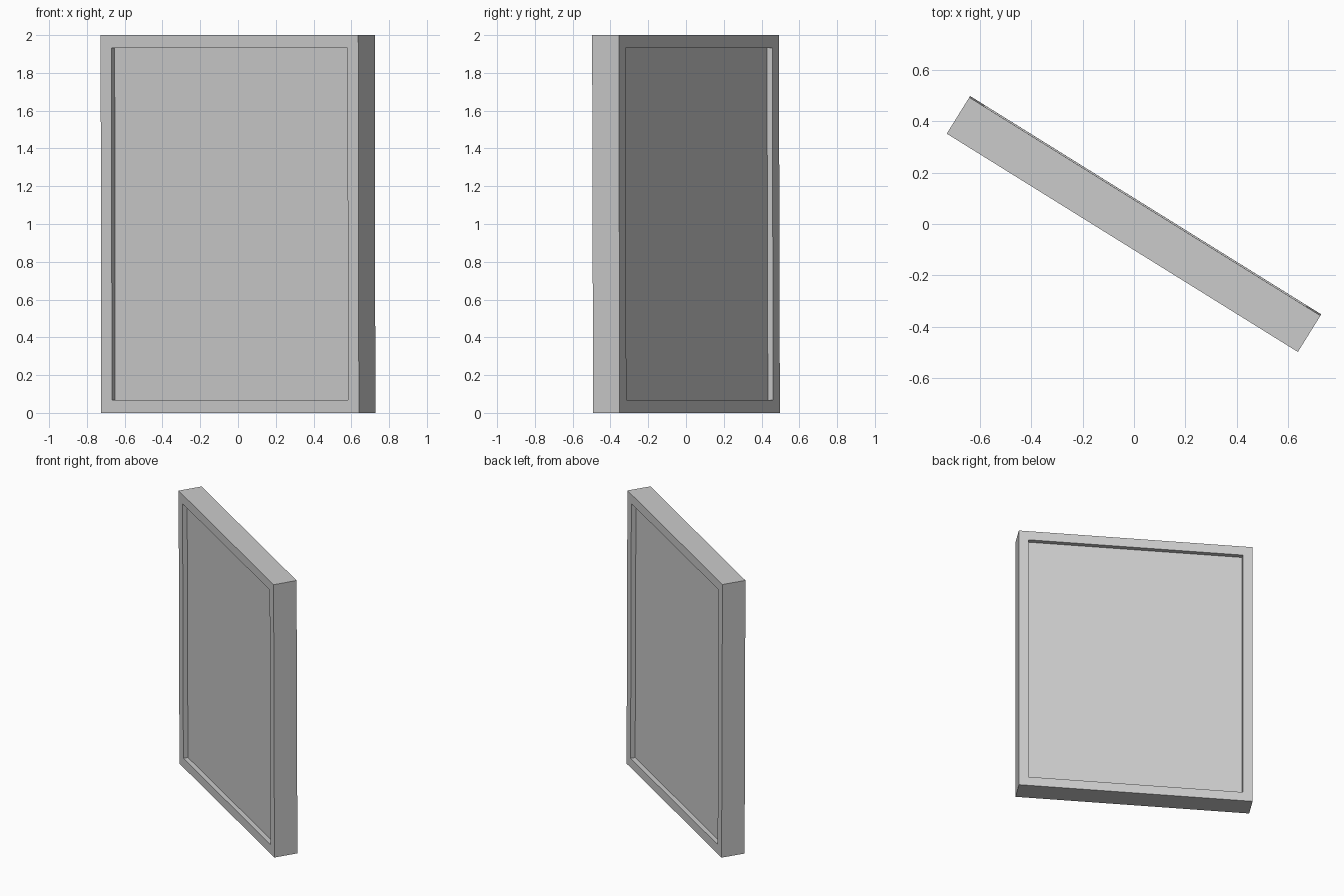
import bpy, bmesh, math
from mathutils import Matrix, Vector

if "Cube" in bpy.data.objects:
    bpy.data.objects.remove(bpy.data.objects["Cube"])

WIDTH, THICK, HEIGHT = 1.606, 0.166, 1.9995
BORDER, DEPTH = 0.067, 0.033

# Upright slab
bm = bmesh.new()
bmesh.ops.create_cube(bm, size=1)
bmesh.ops.scale(bm, vec=(WIDTH, THICK, HEIGHT), verts=bm.verts)
bm.normal_update()

# Recessed panel with a raised border on both broad sides
broad = [f for f in bm.faces if abs(f.normal.y) > 0.9]
for face in broad:
    inward = -face.normal.copy()
    bmesh.ops.inset_region(bm, faces=[face], thickness=BORDER, use_even_offset=True)
    new = bmesh.ops.extrude_discrete_faces(bm, faces=[face])["faces"]
    bmesh.ops.translate(bm, vec=inward * DEPTH, verts=new[0].verts)

# Slight lean to the front, then turned about the vertical axis
lean = Matrix.Rotation(math.radians(0.17), 4, 'X')
turn = Matrix.Rotation(math.radians(-31.87), 4, 'Z')
bm.transform(Matrix.Translation(Vector((0, 0, 1))) @ turn @ lean)
bmesh.ops.recalc_face_normals(bm, faces=bm.faces)

mesh = bpy.data.meshes.new("framed_panel")
bm.to_mesh(mesh)
bm.free()
bpy.context.collection.objects.link(bpy.data.objects.new("framed_panel", mesh))
